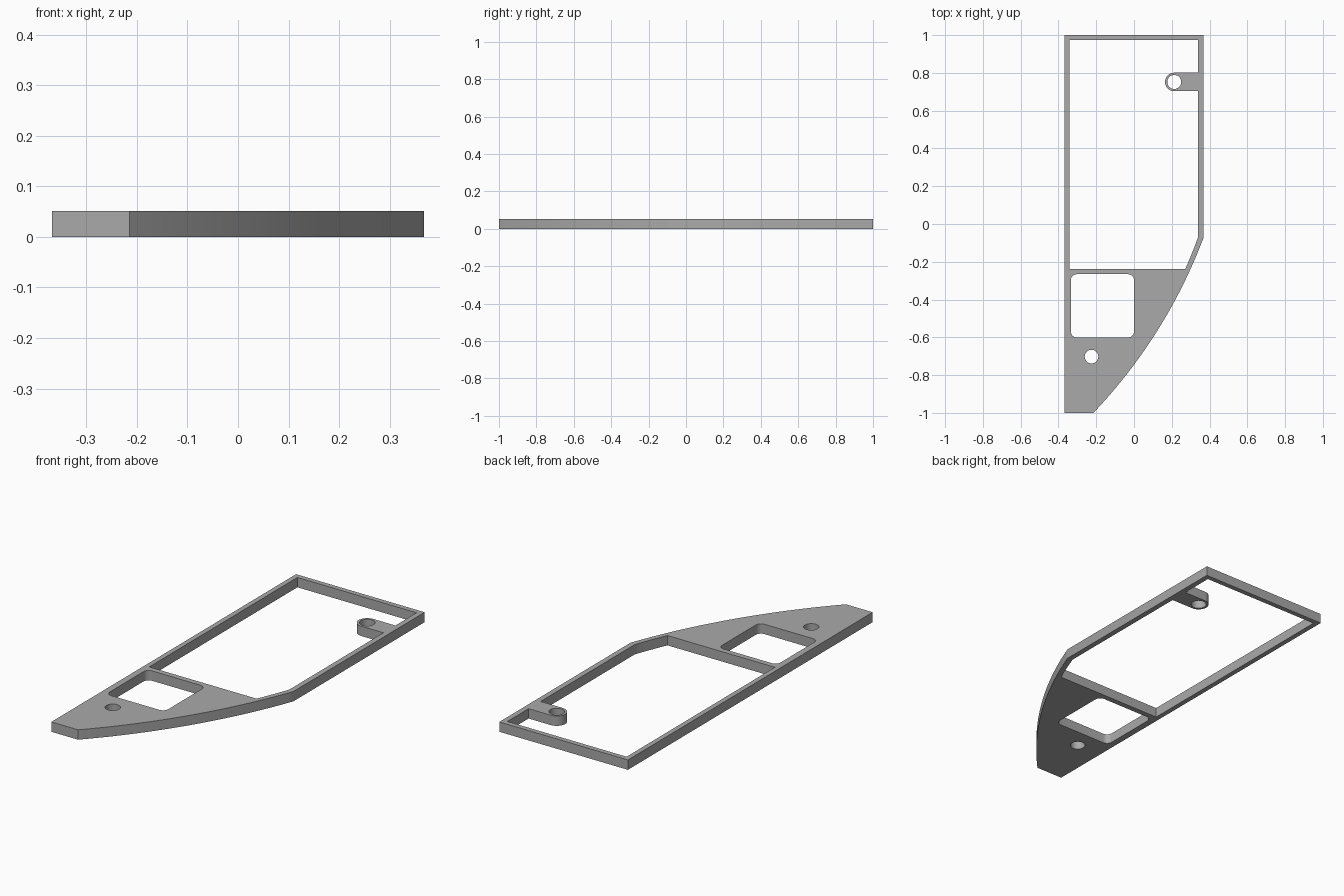
import bpy, bmesh
from math import radians, cos, sin, pi, asin, atan2
from mathutils import Vector

if "Cube" in bpy.data.objects:
    bpy.data.objects.remove(bpy.data.objects["Cube"])

THICK = 0.051


def arc(center, radius, start, end, steps):
    """Points along an arc, angles in degrees."""
    angles = [radians(start + (end - start) * i / steps) for i in range(steps + 1)]
    return [(center[0] + radius * cos(a), center[1] + radius * sin(a)) for a in angles]


def circle(center, radius, steps=40):
    return arc(center, radius, 0, 360, steps)[:-1]


def bulge(p, q, sagitta, steps):
    """Shallow arc from p to q, swelling to the right of its direction."""
    p, q = Vector(p), Vector(q)
    chord = q - p
    half = chord.length / 2
    radius = (half * half + sagitta * sagitta) / (2 * sagitta)
    side = Vector((chord.y, -chord.x)).normalized()
    center = (p + q) / 2 - side * (radius - sagitta)
    mid = atan2(side.y, side.x) * 180 / pi
    spread = asin(half / radius) * 180 / pi
    return arc(center, radius, mid - spread, mid + spread, steps)


def rounded_rect(x0, x1, y0, y1, r):
    corners = [(x1 - r, y1 - r), (x0 + r, y1 - r), (x0 + r, y0 + r), (x1 - r, y0 + r)]
    return [pt for i, c in enumerate(corners) for pt in arc(c, r, 90 * i, 90 * i + 90, 8)]


def plate(name, loops, height, material):
    """Flat plate with holes: the first loop is the rim, the rest are cut-outs."""
    bm = bmesh.new()
    edges = []
    for loop in loops:
        verts = [bm.verts.new((x, y, 0)) for x, y in loop]
        edges += [bm.edges.new((a, b)) for a, b in zip(verts, verts[1:] + verts[:1])]
    bmesh.ops.triangle_fill(bm, edges=edges, use_beauty=True, normal=(0, 0, 1))
    top = bmesh.ops.extrude_face_region(bm, geom=bm.faces[:])["geom"]
    bmesh.ops.translate(bm, vec=(0, 0, height),
                        verts=[g for g in top if isinstance(g, bmesh.types.BMVert)])
    bmesh.ops.recalc_face_normals(bm, faces=bm.faces)
    mesh = bpy.data.meshes.new(name)
    bm.to_mesh(mesh)
    bm.free()
    mesh.materials.append(material)
    obj = bpy.data.objects.new(name, mesh)
    bpy.context.collection.objects.link(obj)
    return obj


grey = bpy.data.materials.new("plain grey")
grey.use_nodes = True
grey.diffuse_color = (0.4, 0.4, 0.4, 1)
grey.node_tree.nodes["Principled BSDF"].inputs["Base Color"].default_value = (0.4, 0.4, 0.4, 1)

# Outer rim with the curved front flank
rim = [(-0.368, 1), (-0.368, -1)] + bulge((-0.215, -1), (0.368, -0.073), 0.055, 32) + [(0.368, 1)]

# Large window, with the screw tab reaching in from the left rail
tab = (0.213, 0.752)
window = [(-0.342, 0.974), (-0.342, -0.237)]
window += bulge((0.272, -0.237), (0.34, -0.067), 0.0015, 6)
window += [(0.34, tab[1] - 0.049)] + arc(tab, 0.049, 270, 90, 24) + [(0.34, tab[1] + 0.049)]
window += [(0.34, 0.974)]

# Rounded square opening and the two screw holes
opening = rounded_rect(-0.334, 0, -0.6, -0.266, 0.03)
tab_hole = circle(tab, 0.037)
front_hole = circle((-0.225, -0.702), 0.036)

frame = plate("frame_plate", [rim, window, opening, tab_hole, front_hole], THICK, grey)

# Smooth the curved walls, keep the sharp rims
bpy.context.view_layer.objects.active = frame
frame.select_set(True)
bpy.ops.object.shade_smooth_by_angle(angle=radians(25))
